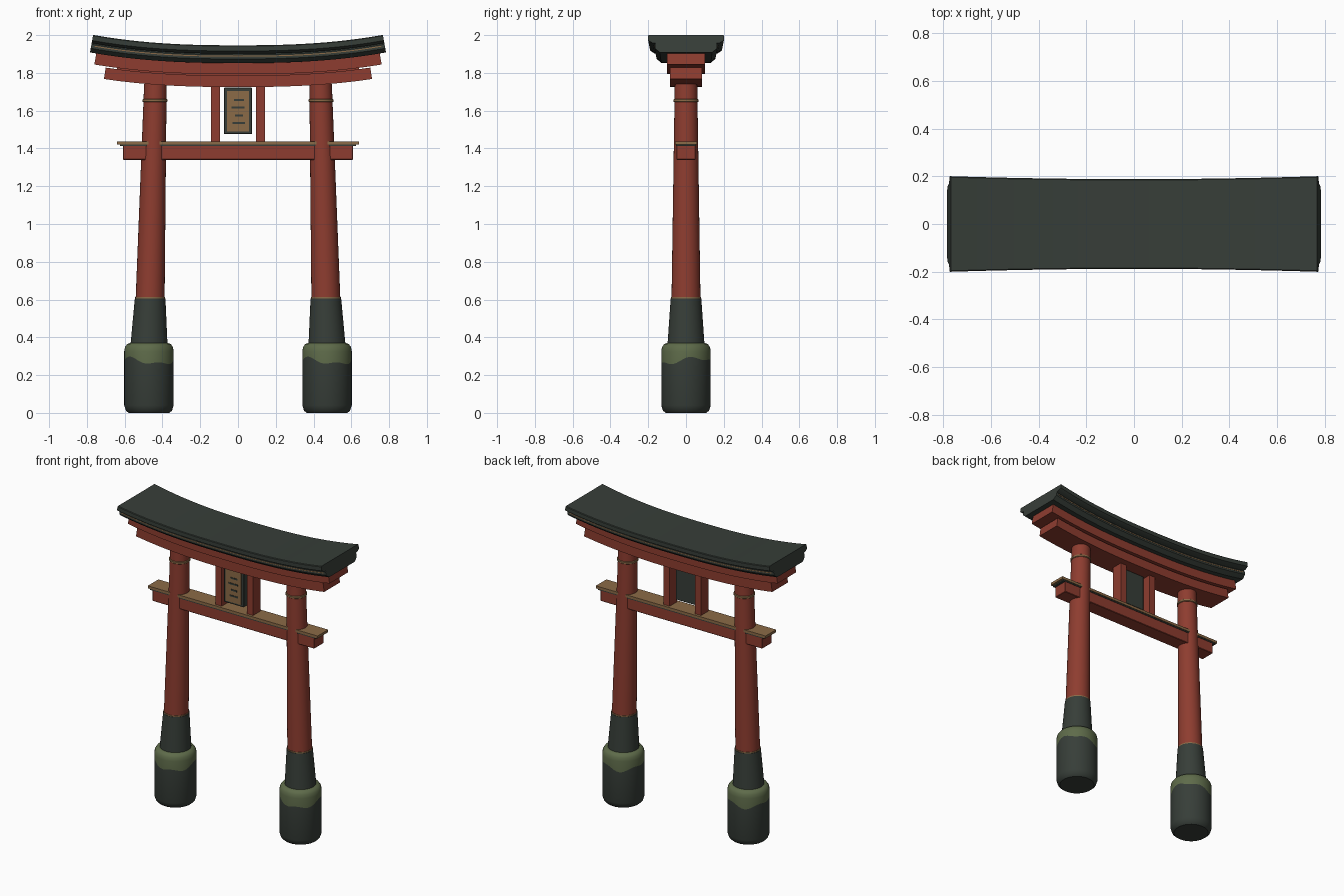
import bpy, bmesh, math

if "Cube" in bpy.data.objects:
    bpy.data.objects.remove(bpy.data.objects["Cube"], do_unlink=True)


def material(name, rgb):
    m = bpy.data.materials.new(name)
    m.use_nodes = True
    m.diffuse_color = (*rgb, 1)
    bsdf = m.node_tree.nodes["Principled BSDF"]
    bsdf.inputs["Base Color"].default_value = (*rgb, 1)
    bsdf.inputs["Roughness"].default_value = 0.8
    return m


RED = material("vermilion paint", (0.27, 0.046, 0.029))
SLATE = material("dark slate", (0.038, 0.048, 0.040))
MOSS = material("moss green", (0.112, 0.147, 0.068))
WOOD = material("tan wood", (0.26, 0.145, 0.063))


def finish(name, bm, mats, smooth=False):
    bmesh.ops.recalc_face_normals(bm, faces=bm.faces)
    me = bpy.data.meshes.new(name)
    bm.to_mesh(me)
    bm.free()
    ob = bpy.data.objects.new(name, me)
    bpy.context.collection.objects.link(ob)
    for m in mats:
        me.materials.append(m)
    if smooth:
        bpy.ops.object.select_all(action="DESELECT")
        ob.select_set(True)
        bpy.context.view_layer.objects.active = ob
        bpy.ops.object.shade_smooth_by_angle(angle=math.radians(35))
    return ob


def skin(bm, rings):
    """Bridge a list of vertex rings and cap both ends."""
    n = len(rings[0])
    strips = []
    for a, b in zip(rings, rings[1:]):
        strips.append([bm.faces.new((a[i], a[(i + 1) % n], b[(i + 1) % n], b[i]))
                       for i in range(n)])
    bm.faces.new(rings[0])
    strips[-1].append(bm.faces.new(rings[-1]))
    return strips


def box(name, x, y, z, mat, bevel=0.0):
    bm = bmesh.new()
    bmesh.ops.create_cube(bm, size=1)
    for v in bm.verts:
        for k, (lo, hi) in enumerate((x, y, z)):
            v.co[k] = lo + (v.co[k] + 0.5) * (hi - lo)
    if bevel:
        bmesh.ops.bevel(bm, geom=bm.edges[:], offset=bevel, segments=1, affect="EDGES")
    return finish(name, bm, [mat])


def lathe(name, profile, centre, mats, split=None, seg=48):
    """Round part from (radius, height); ring number split is wavy and starts a new colour."""
    bm = bmesh.new()
    rings = []
    for k, (r, z) in enumerate(profile):
        ring = []
        for i in range(seg):
            a = math.tau * i / seg
            dz = 0
            if k == split:
                dz = 0.016 * math.sin(2 * a + 0.6) + 0.009 * math.sin(5 * a + 1)
            ring.append(bm.verts.new((centre(z) + r * math.cos(a), r * math.sin(a), z + dz)))
        rings.append(ring)
    for k, strip in enumerate(skin(bm, rings)):
        for f in strip:
            f.material_index = int(split is not None and k >= split)
    return finish(name, bm, mats, smooth=True)


HALF, RISE, POWER = 0.767, 0.055, 2.5


def curved_beam(name, half_section, length, mat, steps=32, flare=0.065):
    """Sweep a mirrored (half width, offset) section along the upswept roof line."""
    section = half_section + [(-y, d) for y, d in reversed(half_section)]
    bm = bmesh.new()
    rings = []
    for i in range(steps + 1):
        x = length * (2 * i / steps - 1)
        t = abs(x) / HALF
        z = 1.946 + RISE * t ** POWER
        slope = math.copysign(RISE * POWER / HALF * t ** (POWER - 1), x)
        tilt = math.atan(slope)
        wide = 1 + flare * t * t
        rings.append([bm.verts.new((x - d * math.sin(tilt), y * wide, z + d * math.cos(tilt)))
                      for y, d in section])
    skin(bm, rings)
    return finish(name, bm, [mat], smooth=True)


# Roof and lintels
curved_beam("roof_cap", [(0.184, 0), (0.188, -0.004), (0.188, -0.03), (0.165, -0.044)], HALF, SLATE)
curved_beam("roof_under_layer", [(0.15, -0.043), (0.155, -0.05), (0.155, -0.072), (0.13, -0.094)],
            HALF, SLATE)
curved_beam("roof_trim_line", [(0.157, -0.055), (0.157, -0.06)], 0.75, WOOD)
curved_beam("upper_lintel", [(0.1, -0.093), (0.1, -0.153)], 0.735, RED, flare=0)
curved_beam("lintel_spacer", [(0.07, -0.15), (0.07, -0.165)], 0.62, RED, flare=0)
curved_beam("lower_lintel", [(0.085, -0.16), (0.085, -0.221)], 0.677, RED, flare=0)

# Posts with their stone feet, sleeves and bands
for side, s in (("left", 1), ("right", -1)):
    def lean(z, s=s):
        return s * (0.48 - 0.0245 * z)

    def upright(z, s=s):
        return s * 0.4715

    lathe(side + "_foot",
          [(0.108, 0), (0.122, 0.012), (0.131, 0.04), (0.131, 0.275), (0.131, 0.325),
           (0.127, 0.348), (0.116, 0.364), (0.1, 0.37)], upright, [SLATE, MOSS], split=3)
    lathe(side + "_sleeve", [(0.098, 0.36), (0.081, 0.606)], lean, [SLATE])
    lathe(side + "_post", [(0.077, 0.58), (0.0595, 1.74)], lean, [RED])
    lathe(side + "_lower_band", [(0.079, 0.6), (0.079, 0.614)], lean, [WOOD])
    lathe(side + "_upper_band", [(0.062, 1.645), (0.066, 1.648), (0.066, 1.659), (0.062, 1.662)],
          lean, [WOOD])

    # Short struts above the tie beam
    box(side + "_strut", sorted((s * 0.095, s * 0.142)), (-0.04, 0.04), (1.43, 1.735), RED)

# Tie beam and its capping board
box("tie_beam", (-0.61, 0.61), (-0.05, 0.05), (1.34, 1.416), RED, 0.003)
box("board_shadow_strip", (-0.625, 0.625), (-0.053, 0.053), (1.413, 1.424), SLATE)
box("capping_board", (-0.64, 0.64), (-0.057, 0.057), (1.421, 1.438), WOOD)

# Plaque with plain dashes
box("plaque_frame", (-0.075, 0.075), (-0.045, 0.005), (1.476, 1.722), SLATE, 0.003)
box("plaque_panel", (-0.059, 0.059), (-0.05, -0.043), (1.49, 1.705), WOOD)
for i, (x, w, z) in enumerate(((0.006, 0.027, 1.656), (0, 0.035, 1.617),
                               (0.006, 0.021, 1.575), (0.004, 0.032, 1.535))):
    box("plaque_dash_%d" % (i + 1), (x - w, x + w), (-0.053, -0.049), (z - 0.005, z + 0.005), SLATE)
